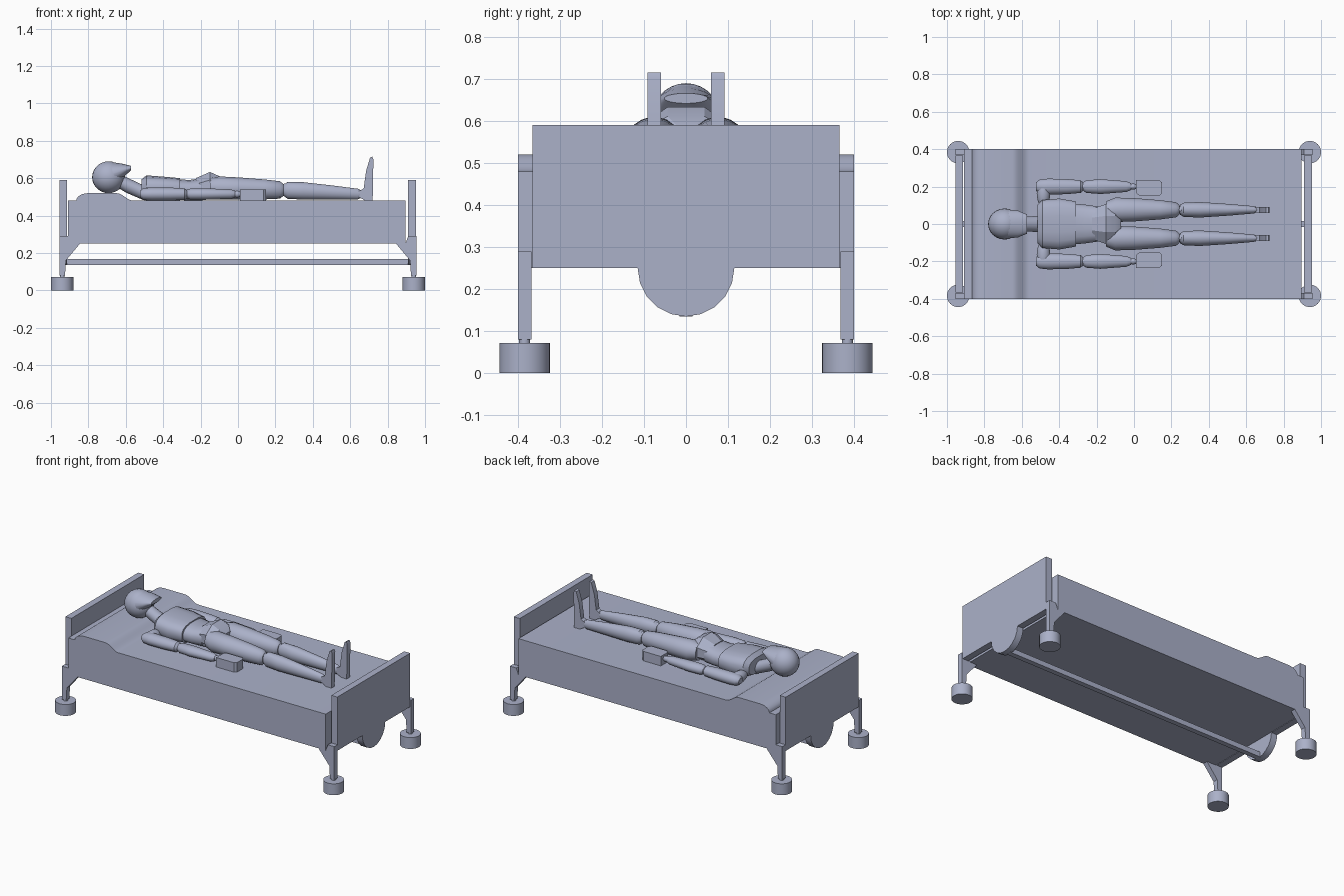
import bpy, bmesh, math
from mathutils import Matrix, Vector

if "Cube" in bpy.data.objects:
    bpy.data.objects.remove(bpy.data.objects["Cube"], do_unlink=True)

COLOR = (0.407, 0.440, 0.584, 1)
mat = bpy.data.materials.new("pale_blue_grey")
mat.use_nodes = True
mat.diffuse_color = COLOR
mat.node_tree.nodes["Principled BSDF"].inputs["Base Color"].default_value = COLOR


def finish(name, bm, angle=35):
    bmesh.ops.recalc_face_normals(bm, faces=bm.faces)
    me = bpy.data.meshes.new(name)
    bm.to_mesh(me)
    bm.free()
    me.materials.append(mat)
    me.shade_smooth()
    me.set_sharp_from_angle(angle=math.radians(angle))
    ob = bpy.data.objects.new(name, me)
    bpy.context.scene.collection.objects.link(ob)
    return ob


def extrude(name, outline, low, high, place):
    """Prism: place(u, v, w) maps outline and depth to space."""
    bm = bmesh.new()
    face = bm.faces.new([bm.verts.new(place(u, v, low)) for u, v in outline])
    new = bmesh.ops.extrude_face_region(bm, geom=[face])["geom"]
    shift = Vector(place(0, 0, high)) - Vector(place(0, 0, low))
    bmesh.ops.translate(bm, vec=shift, verts=[g for g in new if isinstance(g, bmesh.types.BMVert)])
    return finish(name, bm)


def along_x(u, v, w):
    return (w, u, v)


def along_y(u, v, w):
    return (u, w, v)


def along_z(u, v, w):
    return (u, v, w)


def rect(u0, u1, v0, v1):
    return [(u0, v0), (u1, v0), (u1, v1), (u0, v1)]


def loft(name, rings, sides=20, power=1.0, angle=35):
    """Body part along x from rings of (x, y, z, half width, half height)."""
    bm = bmesh.new()
    loops = []
    for x, y, z, ry, rz in rings:
        loop = []
        for i in range(sides):
            a = math.tau * (i + 0.5) / sides
            c, s = math.cos(a), math.sin(a)
            c = math.copysign(abs(c) ** power, c)
            s = math.copysign(abs(s) ** power, s)
            loop.append(bm.verts.new((x, y + ry * c, z + rz * s)))
        loops.append(loop)
    for a, b in zip(loops, loops[1:]):
        for i in range(sides):
            j = (i + 1) % sides
            bm.faces.new((a[i], a[j], b[j], b[i]))
    bm.faces.new(loops[0])
    bm.faces.new(loops[-1])
    return finish(name, bm, angle)


def ball(name, center, size):
    bm = bmesh.new()
    m = Matrix.Translation(center) @ Matrix.Diagonal((*size, 1))
    bmesh.ops.create_uvsphere(bm, u_segments=24, v_segments=14, radius=1, matrix=m)
    return finish(name, bm)


# Mattress with the pillow rise in one side profile
rise = [(-0.56 - 0.09 * t, 0.48 + 0.02 * (1 - math.cos(math.pi * t)))
        for t in (i / 8 for i in range(9))]
back = [(-0.80 - 0.065 * math.sin(a), 0.48 + 0.04 * math.cos(a))
        for a in (i * math.pi / 12 for i in range(7))]
extrude("mattress", [(-0.91, 0.25), (0.895, 0.25), (0.895, 0.48)] + rise + back + [(-0.91, 0.48)],
        -0.4, 0.4, along_y)

# End boards with a rounded lobe underneath
lobe = [(-0.115 * math.cos(a), 0.25 - 0.115 * math.sin(a))
        for a in (i * math.pi / 10 for i in range(11))]
board = [(-0.365, 0.59), (-0.365, 0.25)] + lobe + [(0.365, 0.25), (0.365, 0.59)]
extrude("headboard", board, -0.955, -0.913, along_x)
extrude("footboard", board, 0.91, 0.952, along_x)
extrude("under_rail", rect(-0.016, 0.016, 0.135, 0.167), -0.92, 0.92, along_x)

# Legs with braces, and round feet
leg = [(0.955, 0.08), (0.925, 0.08), (0.92, 0.16), (0.845, 0.25), (0.895, 0.25),
       (0.91, 0.29), (0.955, 0.29)]
for end, sx in (("head", -1), ("foot", 1)):
    for side, sy in (("front", -1), ("back", 1)):
        tag = f"{end}_{side}"
        extrude(f"leg_{tag}", [(sx * x, z) for x, z in leg], sy * 0.368, sy * 0.4, along_y)
        for part, r, z0, z1 in (("caster", 0.06, 0, 0.072), ("caster_pin", 0.013, 0.06, 0.09)):
            disc = [(sx * 0.94 + r * math.cos(i * math.tau / 32),
                     sy * 0.384 + r * math.sin(i * math.tau / 32)) for i in range(32)]
            extrude(f"{part}_{tag}", disc, z0, z1, along_z)

# Head, jaw and neck
ball("head", (-0.692, 0, 0.605), (0.088, 0.083, 0.085))
loft("jaw", [(-0.69, 0, 0.607, 0.08, 0.082), (-0.62, 0, 0.638, 0.072, 0.040),
             (-0.572, 0, 0.654, 0.052, 0.012)], 24)
loft("neck", [(-0.66, 0, 0.60, 0.04, 0.04), (-0.60, 0, 0.565, 0.038, 0.042),
              (-0.50, 0, 0.52, 0.045, 0.04)])

# Torso
loft("chest", [(-0.515, 0, 0.545, 0.105, 0.05), (-0.49, 0, 0.55, 0.13, 0.066),
               (-0.40, 0, 0.545, 0.138, 0.064), (-0.31, 0, 0.541, 0.122, 0.060)], 16, 0.7)
loft("waist", [(-0.33, 0, 0.54, 0.112, 0.056), (-0.26, 0, 0.535, 0.105, 0.056),
               (-0.19, 0, 0.54, 0.095, 0.062)], 16, 0.8)
loft("pelvis", [(-0.225, 0, 0.545, 0.088, 0.06), (-0.15, 0, 0.56, 0.115, 0.079),
                (-0.10, 0, 0.55, 0.115, 0.066), (-0.07, 0, 0.54, 0.05, 0.05)], 8, 1, 20)

# Limbs
for side, s in (("front", -1), ("back", 1)):
    y = 0.2 * s
    ball(f"shoulder_{side}", (-0.484, 0.165 * s, 0.515), (0.036, 0.075, 0.035))
    loft(f"upper_arm_{side}", [(-0.525, y, 0.515, 0.022, 0.018), (-0.505, y, 0.515, 0.038, 0.032),
                               (-0.46, y, 0.515, 0.043, 0.036), (-0.36, y, 0.515, 0.041, 0.035),
                               (-0.285, y, 0.515, 0.034, 0.031), (-0.272, y, 0.515, 0.022, 0.02)])
    ball(f"elbow_{side}", (-0.265, y, 0.515), (0.026, 0.02, 0.024))
    loft(f"forearm_{side}", [(-0.272, y, 0.515, 0.022, 0.02), (-0.255, y, 0.515, 0.034, 0.03),
                             (-0.18, y, 0.515, 0.040, 0.031), (-0.04, y, 0.515, 0.029, 0.026),
                             (-0.015, y, 0.515, 0.018, 0.018)])
    ball(f"wrist_{side}", (-0.005, y, 0.515), (0.026, 0.016, 0.018))
    hand = [(0.012, 0.165), (0.03, 0.15), (0.135, 0.15), (0.15, 0.165),
            (0.15, 0.222), (0.135, 0.235), (0.012, 0.235)]
    extrude(f"hand_{side}", [(px, s * py) for px, py in hand], 0.48, 0.54, along_z)

    y = 0.076 * s
    loft(f"thigh_{side}", [(-0.15, y, 0.55, 0.045, 0.05), (-0.10, y, 0.548, 0.066, 0.062),
                           (0.0, y, 0.545, 0.063, 0.060), (0.14, y, 0.540, 0.052, 0.054),
                           (0.225, y, 0.537, 0.041, 0.047), (0.242, y, 0.537, 0.026, 0.032)])
    ball(f"knee_{side}", (0.255, y, 0.537), (0.034, 0.02, 0.035))
    loft(f"shin_{side}", [(0.245, y, 0.535, 0.026, 0.03), (0.265, y, 0.535, 0.038, 0.046),
                          (0.35, y, 0.532, 0.042, 0.047), (0.50, y, 0.524, 0.032, 0.038),
                          (0.64, y, 0.515, 0.020, 0.029), (0.66, y, 0.515, 0.014, 0.02)])
    foot = [(0.645, 0.50), (0.68, 0.48), (0.72, 0.48), (0.724, 0.70), (0.718, 0.715),
            (0.706, 0.71), (0.685, 0.64), (0.672, 0.545), (0.645, 0.53)]
    extrude(f"foot_{side}", foot, s * 0.06, s * 0.092, along_y)
